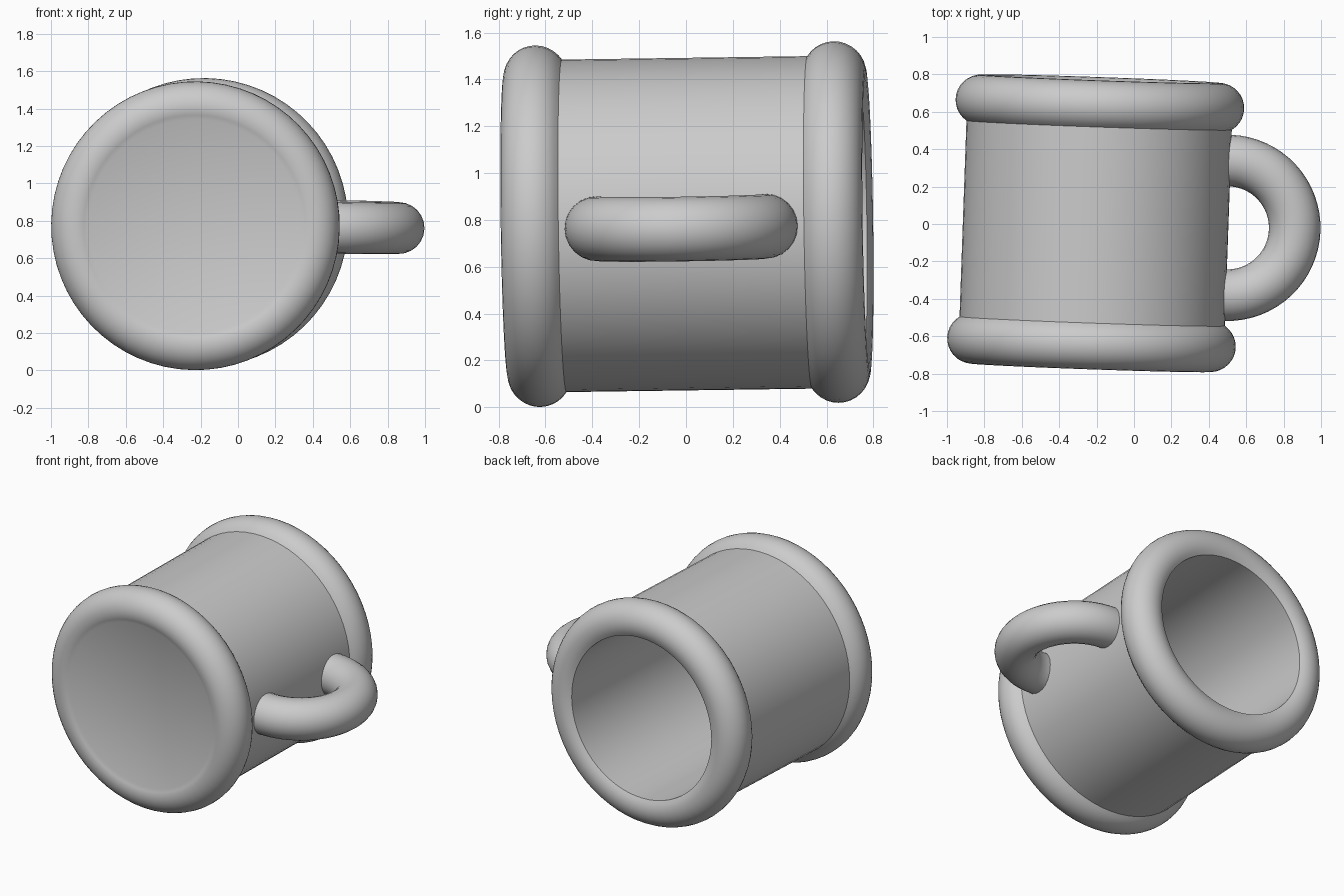
import bpy, bmesh, math
from mathutils import Matrix, Vector, Euler

if "Cube" in bpy.data.objects:
    bpy.data.objects.remove(bpy.data.objects["Cube"], do_unlink=True)

grey = bpy.data.materials.new("plain_grey")
grey.use_nodes = True
grey.diffuse_color = (0.6, 0.6, 0.6, 1)
grey.node_tree.nodes["Principled BSDF"].inputs["Base Color"].default_value = (0.6, 0.6, 0.6, 1)

# The mug lies on its side, opening to the back, very slightly askew
POSE = Matrix.Translation((-0.205, 0.004, 0.782)) @ Euler((0.014, 0.02, -0.035)).to_matrix().to_4x4()
BODY_R, HOLE_R, BASE_R = 0.71, 0.56, 0.57
RING_R, RING_T, RING_Y = 0.637, 0.135, 0.638


def finish(name, bm):
    bmesh.ops.remove_doubles(bm, verts=bm.verts, dist=1e-5)
    bmesh.ops.recalc_face_normals(bm, faces=bm.faces)
    bm.transform(POSE)
    mesh = bpy.data.meshes.new(name)
    bm.to_mesh(mesh)
    bm.free()
    mesh.materials.append(grey)
    ob = bpy.data.objects.new(name, mesh)
    bpy.context.collection.objects.link(ob)
    bpy.ops.object.select_all(action='DESELECT')
    ob.select_set(True)
    bpy.context.view_layer.objects.active = ob
    bpy.ops.object.shade_smooth_by_angle(angle=math.radians(30))
    return ob


def arc(a0, a1, side, n=16):
    """Rounded ring section as (radius, y) points; side is -1 front, 1 back."""
    pts = []
    for i in range(n + 1):
        a = a0 + (a1 - a0) * i / n
        pts.append((RING_R + RING_T * math.cos(a), side * (RING_Y + RING_T * math.sin(a))))
    return pts


def lathe(name, profile):
    """Spin a (radius, y) profile about the mug axis."""
    bm = bmesh.new()
    verts = [bm.verts.new((r, y, 0)) for r, y in profile]
    edges = [bm.edges.new(pair) for pair in zip(verts, verts[1:])]
    bmesh.ops.spin(bm, geom=verts + edges, cent=(0, 0, 0), axis=(0, 1, 0),
                   angle=math.tau, steps=64)
    return finish(name, bm)


# Mug: base disc, front ring, wall, back ring, hollow inside and floor
crease = -math.acos((BODY_R - RING_R) / RING_T)
base_end = math.acos((BASE_R - RING_R) / RING_T)
hole_end = math.acos((HOLE_R - RING_R) / RING_T)
front_ring = arc(base_end, crease, -1)
back_ring = arc(crease, hole_end, 1)
lathe("mug_body", [(0, front_ring[0][1])] + front_ring + back_ring
      + [(HOLE_R, -0.62), (0, -0.62)])

# Handle: half ring with short stubs running into the wall
CENTRE, SWEEP, TUBE = Vector((0.705, 0, 0)), 0.36, 0.138
path = [(Vector((-0.06, -SWEEP, 0)), -math.pi / 2)]
for i in range(33):
    a = -math.pi / 2 + math.pi * i / 32
    path.append((Vector((math.cos(a), math.sin(a), 0)) * SWEEP, a))
path.append((Vector((-0.06, SWEEP, 0)), math.pi / 2))

bm = bmesh.new()
rings = []
for p, a in path:
    out = Vector((math.cos(a), math.sin(a), 0))
    ring = []
    for j in range(24):
        t = math.tau * j / 24
        ring.append(bm.verts.new(CENTRE + p + TUBE * (out * math.cos(t) + Vector((0, 0, math.sin(t))))))
    rings.append(ring)
for r0, r1 in zip(rings, rings[1:]):
    for j in range(24):
        k = (j + 1) % 24
        bm.faces.new((r0[j], r0[k], r1[k], r1[j]))
bm.faces.new(rings[0])
bm.faces.new(rings[-1])
finish("handle", bm)
